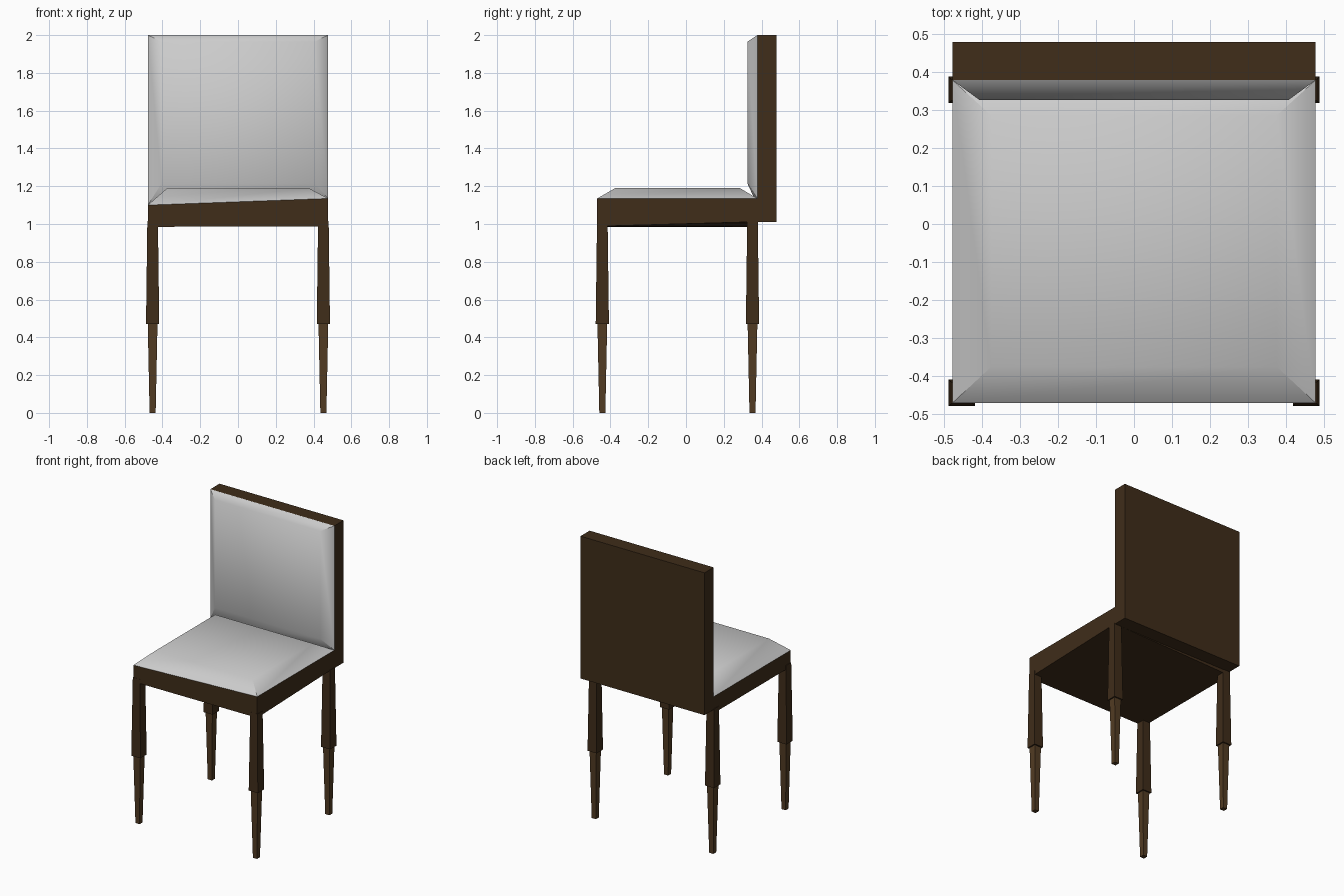
import bpy, bmesh

if "Cube" in bpy.data.objects:
    bpy.data.objects.remove(bpy.data.objects["Cube"])


def material(name, rgb):
    m = bpy.data.materials.new(name)
    m.diffuse_color = (*rgb, 1)
    m.use_nodes = True
    m.node_tree.nodes["Principled BSDF"].inputs["Base Color"].default_value = m.diffuse_color
    return m


wood = material("dark_wood", (0.05, 0.026, 0.010))
leg_wood = material("lower_leg_wood", (0.085, 0.045, 0.017))


def loft(name, base, top, mat=None, padded=False):
    """Solid between two matching quads; padded = smooth sides, sharp mitred corners."""
    bm = bmesh.new()
    a = [bm.verts.new(p) for p in base]
    b = [bm.verts.new(p) for p in top]
    bottom = bm.faces.new(a[::-1])
    bm.faces.new(b)
    for i in range(4):
        j = (i + 1) % 4
        bm.faces.new((a[i], a[j], b[j], b[i]))
    bmesh.ops.recalc_face_normals(bm, faces=bm.faces)
    if padded:
        for f in bm.faces:
            f.smooth = True
        for e in bottom.edges:
            e.smooth = False
        for i in range(4):
            bm.edges.get((a[i], b[i])).smooth = False
    mesh = bpy.data.meshes.new(name)
    bm.to_mesh(mesh)
    bm.free()
    ob = bpy.data.objects.new(name, mesh)
    bpy.context.collection.objects.link(ob)
    if mat:
        mesh.materials.append(mat)
    return ob


def rect(x0, x1, y0, y1, z):
    return [(x0, y0, z), (x1, y0, z), (x1, y1, z), (x0, y1, z)]


def upright(x0, x1, z0, z1, y):
    return [(x0, y, z0), (x1, y, z0), (x1, y, z1), (x0, y, z1)]


W = 0.477          # half width of the seat
F, B = -0.47, 0.378  # front edge of the seat, front of the backrest

# Seat frame, slightly lower along its left side
seat_top = [(-W, F, 1.10), (W, F, 1.135), (W, B, 1.135), (-W, B, 1.10)]
seat_low = [(-W, F, 0.985), (W, F, 0.988), (W, B, 1.012), (-W, B, 0.985)]
loft("seat_frame", seat_low, seat_top, wood)

# Backrest panel
loft("backrest", rect(-W, W, B, 0.478, 1.01), rect(-W, W, B, 0.478, 2.0), wood)

# Padded seat and back cushions with sloping borders
loft("seat_cushion", seat_top, rect(-0.375, 0.375, -0.375, 0.285, 1.19), padded=True)
back_base = [(-W, B, 1.10), (W, B, 1.135), (W, B, 2.0), (-W, B, 2.0)]
loft("back_cushion", back_base, upright(-0.405, 0.405, 1.215, 1.965, 0.325), padded=True)

# Four legs: tapered lower leg stepping into a wider upper sleeve
for row, y in (("front", -0.443), ("rear", 0.352)):
    for side, x in (("left", -0.452), ("right", 0.452)):
        def square(h, z):
            return rect(x - h, x + h, y - h, y + h, z)
        loft(f"{row}_{side}_lower_leg", square(0.016, 0), square(0.026, 0.48), leg_wood)
        loft(f"{row}_{side}_upper_leg", square(0.035, 0.47), square(0.028, 1.015), wood)
